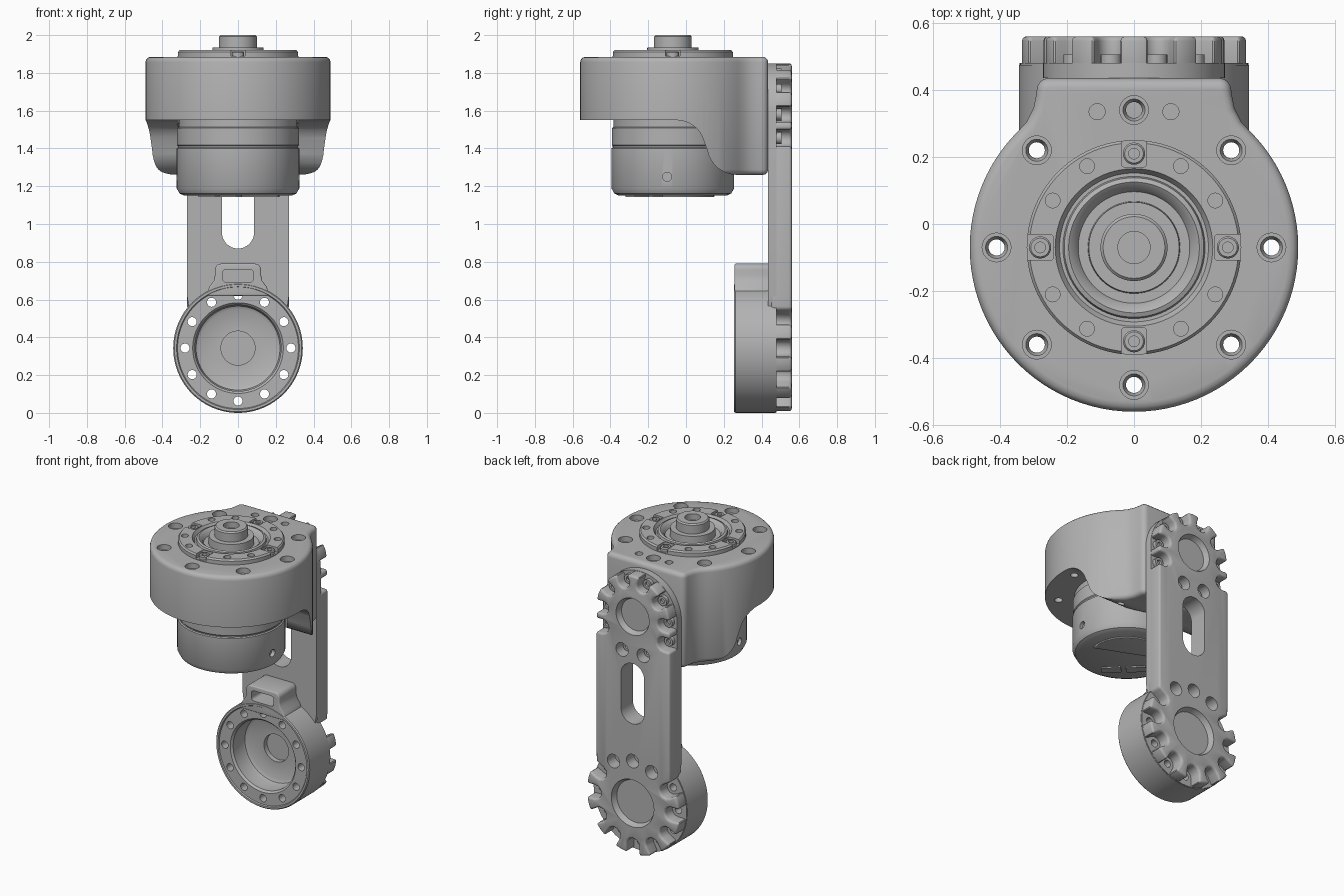
import bpy, bmesh
from math import sin, cos, pi, radians
from mathutils import Matrix, Vector

cube = bpy.data.objects.get("Cube")
if cube:
    bpy.data.objects.remove(cube)

grey = bpy.data.materials.new("machined grey")
grey.use_nodes = True
GREY = (0.45, 0.45, 0.45, 1)
grey.diffuse_color = GREY
grey.node_tree.nodes["Principled BSDF"].inputs["Base Color"].default_value = GREY

# Local z maps to world z, to the front (-y), or to +x
UP = Matrix.Identity(4)
FRONT = Matrix.Rotation(pi / 2, 4, 'X')
SIDE = Matrix(((0, 0, 1, 0), (1, 0, 0, 0), (0, 1, 0, 0), (0, 0, 0, 1)))


def lathe(bm, profile, x=0, y=0, n=64, axis=UP):
    rings = []
    for r, h in profile:
        count = n if r else 1
        rings.append([bm.verts.new(axis @ Vector((x + r * cos(2 * pi * i / n), y + r * sin(2 * pi * i / n), h)))
                      for i in range(count)])
    for a, b in zip(rings, rings[1:]):
        for i in range(n):
            j = (i + 1) % n
            face = []
            for v in (a[i % len(a)], a[j % len(a)], b[j % len(b)], b[i % len(b)]):
                if v not in face:
                    face.append(v)
            bm.faces.new(face)


def cyl(bm, r, h0, h1, x=0, y=0, n=32, axis=UP):
    lathe(bm, [(0, h0), (r, h0), (r, h1), (0, h1)], x, y, n, axis)


def prism(bm, outline, h0, h1, axis=UP):
    low, top = [[bm.verts.new(axis @ Vector((p[0], p[1], h))) for p in outline] for h in (h0, h1)]
    bm.faces.new(low[::-1])
    bm.faces.new(top)
    for i in range(len(low)):
        j = (i + 1) % len(low)
        bm.faces.new((low[i], low[j], top[j], top[i]))


def arc(x, y, r, a0, a1, n):
    angles = [radians(a0 + (a1 - a0) * i / n) for i in range(n + 1)]
    return [(x + r * cos(a), y + r * sin(a)) for a in angles]


def rounded_box(x, y, w, h, r):
    pts = []
    for k, (sx, sy) in enumerate(((1, 1), (-1, 1), (-1, -1), (1, -1))):
        pts += arc(x + sx * (w - r), y + sy * (h - r), r, 90 * k, 90 * k + 90, 6)
    return pts


def make(name, bm, bevel=0, cutters=(), helper=False):
    bmesh.ops.recalc_face_normals(bm, faces=bm.faces)
    ob = bpy.data.objects.new(name, bpy.data.meshes.new(name))
    bm.to_mesh(ob.data)
    bm.free()
    bpy.context.collection.objects.link(ob)
    if helper:
        ob.hide_render = True
        ob.hide_set(True)
        return ob
    ob.data.materials.append(grey)
    if bevel:
        mod = ob.modifiers.new("bevel", 'BEVEL')
        mod.width, mod.segments, mod.angle_limit = bevel, 3, radians(40)
    for c in cutters:
        mod = ob.modifiers.new("cut", 'BOOLEAN')
        mod.object, mod.operation, mod.solver = c, 'DIFFERENCE', 'EXACT'
    ob.data = bpy.data.meshes.new_from_object(ob.evaluated_get(bpy.context.evaluated_depsgraph_get()))
    ob.modifiers.clear()
    bpy.ops.object.select_all(action='DESELECT')
    ob.select_set(True)
    bpy.context.view_layer.objects.active = ob
    bpy.ops.object.shade_smooth_by_angle(angle=radians(32))
    return ob


def cutter(name, bm):
    return make(name + "_cutter", bm, helper=True)


def polar(r, a):
    return r * cos(radians(a)), r * sin(radians(a))


CY = -0.07          # motor axis
LOW, R = 0.343, 0.343   # lower joint centre and radius
TOP, W = 1.58, 0.27     # upper joint centre and arm half width

# Housing: round body with a square mount at the back
bm = bmesh.new()
mount = [(0.32, 0.305), (0.3, 0.345), (0.292, 0.385)] + arc(0.255, 0.4, 0.035, 0, 90, 4)
outline = arc(0, CY, 0.49, 135, 405, 72) + mount + [(-x, y) for x, y in reversed(mount)]
prism(bm, outline, 1.26, 1.885)
skirt = bmesh.new()
curve = arc(-0.05, 1.4, 0.15, 90, 15, 8) + arc(0.27, 1.42, 0.16, 190, 270, 8)
prism(skirt, [(-1, 1), (-1, 1.55)] + curve + [(0.3, 1)], -1, 1, SIDE)
bore = bmesh.new()
cyl(bore, 0.338, 1, 1.53, 0, CY, 96)
bolts = bmesh.new()
for k in range(8):
    x, y = polar(0.41, 45 * k)
    lathe(bolts, [(0, 1), (0.024, 1), (0.024, 1.83), (0.033, 1.85), (0.043, 1.85), (0.043, 2), (0, 2)], x, y + CY, 24)
for x in (-0.11, 0.11):
    cyl(bolts, 0.024, 1.86, 2, x, 0.335, 24)
make("housing", bm, 0.028, [cutter("skirt", skirt), cutter("bore", bore), cutter("housing_bolts", bolts)])

# Motor body with bearing rings and output shaft
bm = bmesh.new()
lathe(bm, [(0, 1.15), (0.285, 1.15), (0.31, 1.162), (0.325, 1.19), (0.325, 1.4), (0.318, 1.405),
           (0.318, 1.412), (0.323, 1.418), (0.323, 1.508), (0.314, 1.513), (0.314, 1.6), (0.32, 1.7),
           (0.32, 1.91), (0.312, 1.92), (0.235, 1.92), (0.222, 1.9), (0.212, 1.9), (0.208, 1.915),
           (0.195, 1.92), (0.175, 1.905), (0.162, 1.875), (0.138, 1.875), (0.135, 1.935), (0.1, 1.935),
           (0.1, 1.992), (0.092, 2), (0.048, 2), (0.048, 1.96), (0, 1.96)], 0, CY, 96)
notches, taps = bmesh.new(), bmesh.new()
for k in range(12):
    x, y = polar(0.28, 30 * k)
    if k % 3:
        cyl(taps, 0.022, 1.89, 2, x, y + CY, 24)
    else:
        turn = Matrix.Translation((0, CY, 0)) @ Matrix.Rotation(radians(30 * k), 4, 'Z')
        prism(notches, rounded_box(0.3, 0, 0.06, 0.038, 0.01), 1.89, 2, turn)
for side in (-1, 1):
    cyl(taps, 0.024, side * 0.3, side * 0.4, -0.1, 1.25, 24, SIDE)
make("motor", bm, 0, [cutter("screw_notch", notches), cutter("tapped_hole", taps)])

# Socket screws on the motor face
bm = bmesh.new()
for k in range(4):
    x, y = polar(0.28, 90 * k)
    lathe(bm, [(0, 1.88), (0.033, 1.88), (0.033, 1.908), (0.028, 1.914), (0.016, 1.914), (0.016, 1.9), (0, 1.9)],
          x, y + CY, 24)
make("motor_screws", bm)

# Cover plate and connectors under the motor
bm = bmesh.new()
prism(bm, arc(0, CY, 0.22, -15, 150, 24), 1.142, 1.16)
make("motor_cover", bm, 0.004)
bm = bmesh.new()
for x, y in ((-0.15, -0.16), (-0.04, -0.26)):
    turn = Matrix.Translation((x, y, 0)) @ Matrix.Rotation(radians(-45), 4, 'Z')
    prism(bm, rounded_box(0, 0, 0.06, 0.03, 0.008), 1.142, 1.16, turn)
make("connectors", bm)

# Cutters shared by the arm layers
holes = bmesh.new()
for k in range(12):
    x, z = polar(0.28, 30 * k)
    cyl(holes, 0.024, -0.7, 0, x, z + LOW, 24, FRONT)
holes = cutter("joint_hole", holes)
slot = bmesh.new()
prism(slot, arc(0, 1.185, 0.085, 0, 180, 16) + arc(0, 0.955, 0.085, 180, 360, 16), -0.7, -0.3, FRONT)
slot = cutter("arm_slot", slot)
back = bmesh.new()
for r, angles, z0 in ((0.28, (60, 90, 120), LOW), (0.25, (-72, -108), TOP)):
    for a in angles:
        x, z = polar(r, a)
        cyl(back, 0.045, -0.7, -0.4, x, z + z0, 24, FRONT)
for r, z in ((0.155, LOW), (0.12, TOP)):
    lathe(back, [(0, -0.6), (r + 0.01, -0.6), (r, -0.555), (r - 0.015, -0.525), (0, -0.525)], 0, z, 48, FRONT)
back = cutter("back_recess", back)

# Arm front layer
bm = bmesh.new()
outline = arc(0, TOP, W + 0.001, 0, 180, 32) + [(-W - 0.001, 0.63)] + arc(0, LOW, R - 0.002, 140, 400, 64)
prism(bm, outline + [(W + 0.001, 0.63)], -0.48, -0.435, FRONT)
make("arm_front", bm, 0, [holes, slot])


# Arm back layer, scalloped around the screws at both joints
def scallop(cx, cz, direction, reach, w=0.045):
    d = Vector(polar(1, direction))
    c, side = Vector((cx, cz)), Vector((-d.y, d.x)) * w
    return [c + d * reach - side] + arc(cx, cz, w, direction - 90, direction - 270, 6) + [c + d * reach + side]


outline = []
for a in range(150, 391, 30):
    x, z = polar(0.28, a)
    outline += scallop(x, z + LOW, a, R - 0.286)
    if a < 390:
        x, z = polar(R - 0.003, a + 15)
        outline.append((x, z + LOW))
outline += [(W, 0.63)] + scallop(0.225, 1.455, 0, W - 0.225)
for a in range(0, 181, 36):
    x, z = polar(0.222, a)
    outline += scallop(x, z + TOP, a, W - 0.226, 0.04)
    if a < 180:
        x, z = polar(W, a + 18)
        outline.append((x, z + TOP))
outline += scallop(-0.225, 1.455, 180, W - 0.225) + [(-W, 0.63)]
bm = bmesh.new()
prism(bm, outline, -0.56, -0.45, FRONT)
make("arm_back", bm, 0.014, [slot, back])

# Screws of the upper joint
bm = bmesh.new()
spots = [polar(0.222, a) for a in range(0, 181, 36)] + [(s * 0.225, -0.125) for s in (-1, 1)]
spots += [polar(0.25, a) for a in (-72, -108)]
for x, z in spots:
    lathe(bm, [(0, -0.47), (0.031, -0.47), (0.031, -0.505), (0.016, -0.505), (0.016, -0.49), (0, -0.49)],
          x, z + TOP, 20, FRONT)
make("joint_screws", bm)

# Lower joint ring with stepped recess
bm = bmesh.new()
lathe(bm, [(0, -0.475), (R, -0.475), (R, -0.262), (R - 0.006, -0.255), (0.325, -0.255), (0.32, -0.262),
           (0.24, -0.262), (0.228, -0.275), (0.228, -0.37), (0.222, -0.39), (0.205, -0.4),
           (0.09, -0.4), (0.09, -0.433), (0, -0.433)], 0, LOW, 96, FRONT)
make("joint_ring", bm, 0, [holes])

# Cable loop on top of the ring
bm = bmesh.new()
half = [(0.17, 0.62), (0.15, 0.67), (0.128, 0.7), (0.122, 0.73)] + arc(0.09, 0.758, 0.032, 0, 90, 5)
prism(bm, half + [(-x, z) for x, z in reversed(half)], -0.44, -0.257, FRONT)
pocket = bmesh.new()
prism(pocket, rounded_box(0, 0.726, 0.082, 0.034, 0.02), -0.4, -0.2, FRONT)
make("cable_loop", bm, 0.008, [cutter("cable_pocket", pocket)])
